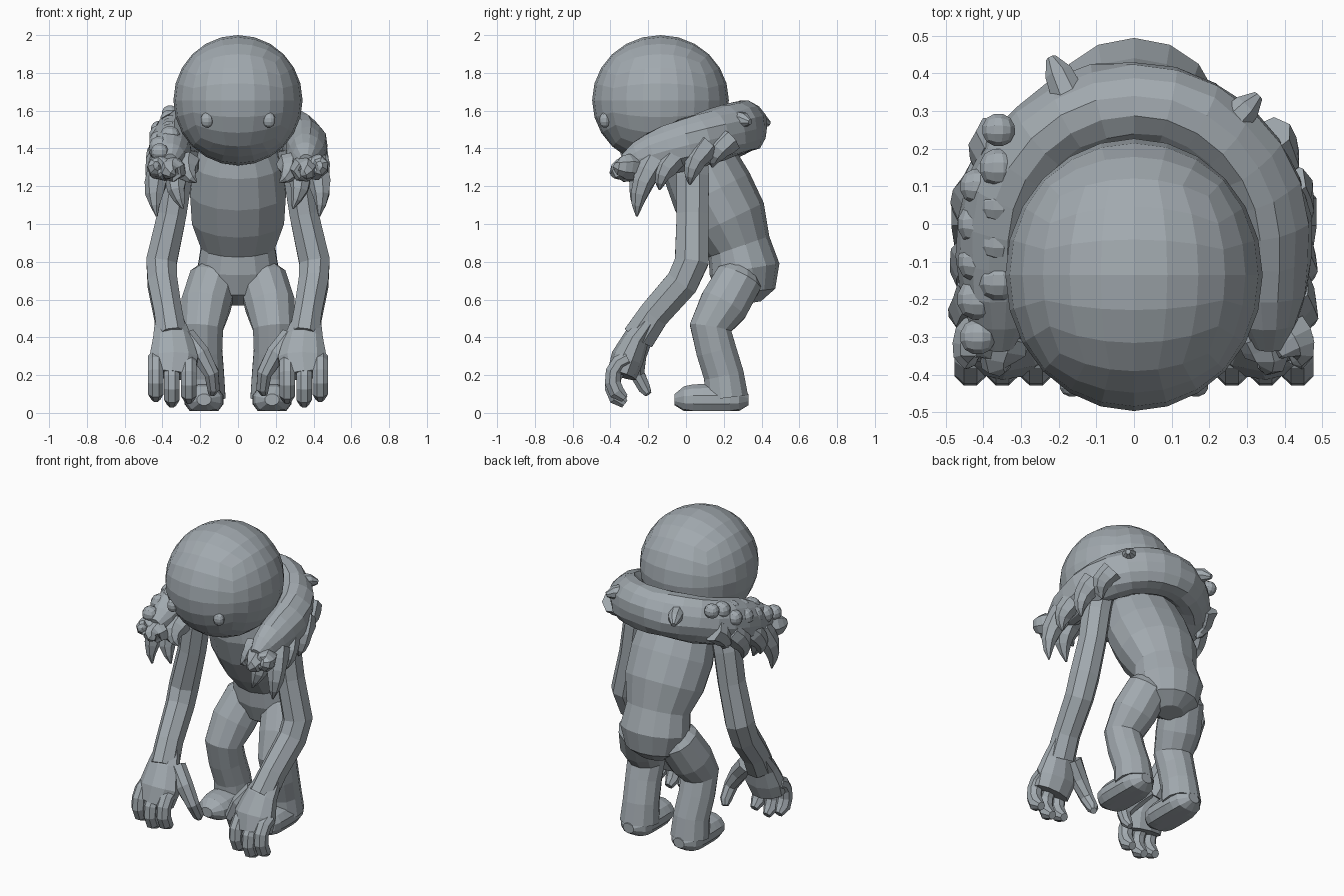
import bpy, bmesh, math, random
from mathutils import Vector

random.seed(4)
cube = bpy.data.objects.get("Cube")
if cube:
    bpy.data.objects.remove(cube, do_unlink=True)

grey = bpy.data.materials.new("plain grey")
grey.use_nodes = True
grey.diffuse_color = (.36, .4, .43, 1)
grey.node_tree.nodes["Principled BSDF"].inputs["Base Color"].default_value = grey.diffuse_color

SIDES = {"left": 1, "right": -1}
ACROSS = Vector((1, 0, 0))
UP = Vector((0, 0, 1))


def finish(name, bm):
    bmesh.ops.recalc_face_normals(bm, faces=bm.faces[:])
    mesh = bpy.data.meshes.new(name)
    bm.to_mesh(mesh)
    bm.free()
    mesh.materials.append(grey)
    part = bpy.data.objects.new(name, mesh)
    bpy.context.collection.objects.link(part)


def add_tube(bm, rings, sides=8, ref=ACROSS, squash=1, jitter=0, mirror=1):
    """Loft rings (x, y, z, radius) along a path; squash scales the radius across ref."""
    centres = [Vector((x * mirror, y, z)) for x, y, z, radius in rings]
    loops = []
    for i, centre in enumerate(centres):
        following = centres[min(i + 1, len(centres) - 1)]
        tangent = (following - centres[max(i - 1, 0)]).normalized()
        wide = (ref - ref.dot(tangent) * tangent).normalized()
        deep = tangent.cross(wide) * squash
        loop = []
        for k in range(sides):
            angle = math.tau * (k + .5) / sides
            radius = rings[i][-1] * (1 + random.uniform(-jitter, jitter))
            point = centre + (wide * math.cos(angle) + deep * math.sin(angle)) * radius
            point.z = max(point.z, .01)
            loop.append(bm.verts.new(point))
        loops.append(loop)
    for lower, upper in zip(loops, loops[1:]):
        for k in range(sides):
            n = (k + 1) % sides
            bm.faces.new((lower[k], lower[n], upper[n], upper[k]))
    bm.faces.new(loops[0])
    bm.faces.new(loops[-1])


def tube(name, rings, **options):
    bm = bmesh.new()
    add_tube(bm, rings, **options)
    finish(name, bm)


def ball(name, centre, radii, cuts):
    """Evenly divided cube pushed out to an ellipsoid."""
    bm = bmesh.new()
    bmesh.ops.create_cube(bm, size=2)
    bmesh.ops.subdivide_edges(bm, edges=bm.edges[:], cuts=cuts, use_grid_fill=True)
    for vert in bm.verts:
        outward = Vector([math.tan(c * math.pi / 4) for c in vert.co]).normalized()
        vert.co = [c + o * r for c, o, r in zip(centre, outward, radii)]
    finish(name, bm)


def collar_height(y):
    return 1.42 + .3 * y


# Head and hunched torso
ball("head", (0, -.135, 1.655), (.342, .362, .345), cuts=5)
tube("torso", [(0, .33, .58, .08), (0, .32, .64, .18), (0, .31, .76, .22),
               (0, .28, .88, .2), (0, .22, 1.02, .25), (0, .14, 1.17, .26),
               (0, .07, 1.32, .24), (0, .02, 1.44, .18)], sides=14, squash=.85)

LEG = [(.1, .31, .8, .06), (.13, .28, .71, .13), (.17, .2, .57, .135), (.19, .13, .45, .115),
       (.19, .16, .33, .11), (.18, .2, .2, .11), (.18, .215, .08, .118)]
ARM = [(.28, .03, 1.4, .08), (.32, .035, 1.25, .085), (.35, .035, 1.05, .083),
       (.405, .03, .8, .088), (.4, -.02, .69, .085), (.37, -.17, .52, .08),
       (.35, -.25, .4, .085)]
PALM = [(.37, -.17, .52, .07), (.35, -.26, .4, .105), (.34, -.31, .29, .135),
        (.35, -.34, .2, .12)]
THUMB = [(.28, -.23, .4, .06), (.2, -.26, .31, .055), (.14, -.26, .21, .042),
         (.13, -.22, .13, .035), (.14, -.2, .1, .02)]
# Tips of the hanging fur
TUFTS = [(.43, -.26, 1.04), (.29, -.27, 1.08), (.22, -.29, 1.22), (.43, -.14, 1.18),
         (.42, .02, 1.21), (.33, -.38, 1.26), (.42, -.37, 1.31), (.36, .14, 1.3)]

for label, side in SIDES.items():
    ball(label + "_eye", (.165 * side, -.43, 1.55), (.034, .03, .042), cuts=2)
    tube(label + "_leg", LEG, sides=12, mirror=side)
    tube(label + "_arm", ARM, squash=1.1, mirror=side)
    tube(label + "_palm", PALM, sides=10, squash=.65, mirror=side)

    # Rounded foot, widest in the middle and flat underneath
    foot = []
    for step in range(-4, 5):
        along = step / 4
        round_off = math.sqrt(1.15 - along ** 4)
        foot.append((.18, .135 - .195 * along, .07, .1 * round_off))
    tube(label + "_foot", foot, sides=12, squash=.8, mirror=side)

    # Fingers curl backwards along an arc
    hand = bmesh.new()
    add_tube(hand, THUMB, mirror=side)
    for x, lift in ((.26, .02), (.35, 0), (.435, .03)):
        finger = []
        for step in range(6):
            curl = math.radians(80 - 30 * step)
            thickness = .045 if step < 5 else .025
            finger.append((x, -.29 - .1 * math.cos(curl),
                           .15 + lift + .11 * math.sin(curl), thickness))
        add_tube(hand, finger, mirror=side)
    finish(label + "_fingers", hand)

    # Curved tufts taper from the collar down to their tips
    fur = bmesh.new()
    for x, y, z in TUFTS:
        tip = Vector((x, y, z))
        root = Vector((.6 * x + .14, y + .09, collar_height(y) - .01))
        tuft = []
        for step in range(6):
            t = step / 5
            bend = .025 * math.sin(math.pi * t)
            spot = root.lerp(tip, t) + Vector((bend, -bend, 0))
            tuft.append((*spot, .065 * (1 - t ** 2) + .005))
        add_tube(fur, tuft, sides=7, jitter=.1, mirror=side)
    finish(label + "_fur_tufts", fur)

# Fur collar, a horseshoe draped over both shoulders
collar = []
for step in range(-10, 11):
    turn = math.radians(13.5 * step)
    reach = max(-math.pi / 2, min(math.pi / 2, turn))
    y = -.06 + .375 * math.cos(turn)
    thickness = .14 - .09 * (step / 10) ** 6
    collar.append((.36 * math.sin(reach), y, collar_height(y), thickness))
tube("fur_collar", collar, sides=14, ref=UP, squash=.85, jitter=.06)

# Two rows of curled lumps on the right shoulder
for row, (x, rise) in enumerate(((-.36, .09), (-.415, .05))):
    for step in range(5):
        y = .25 - .1 * step - .15 * row
        size = random.uniform(.045, .058)
        ball(f"fur_lump_{row}_{step}", (x, y, collar_height(y) + rise),
             (size, size, size), cuts=2)

# Small curls on the back of the collar
tube("back_curl_right", [(-.17, .33, 1.56, .05), (-.2, .4, 1.55, .04), (-.22, .44, 1.53, .015)],
     ref=UP)
tube("back_curl_left", [(.26, .27, 1.55, .05), (.3, .31, 1.55, .04), (.33, .34, 1.54, .015)],
     ref=UP)
